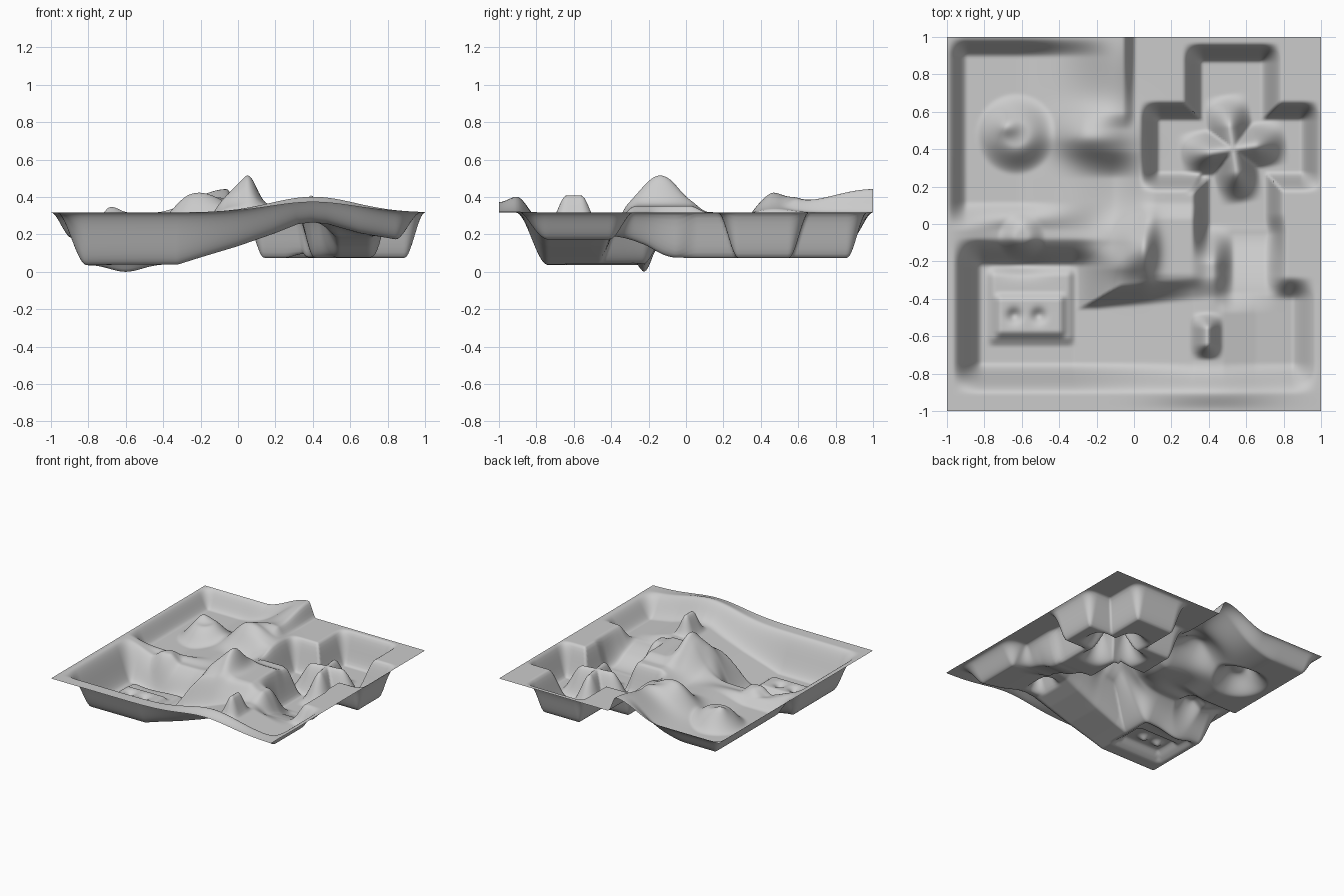
import bpy, bmesh
from math import exp, hypot

if "Cube" in bpy.data.objects:
    bpy.data.objects.remove(bpy.data.objects["Cube"])

RIM = 0.315
N = 180


def ramp(a, b, t):
    t = max(0.0, min(1.0, (t - a) / (b - a)))
    return t * t * (3 - 2 * t)


def box(x, y, x0, x1, y0, y1, w=0.11, we=None, ws=None):
    """Soft-edged rectangle mask; we / ws override the east / south edge widths."""
    return (ramp(x0, x0 + w, x) * (1 - ramp(x1 - (we or w), x1, x))
            * ramp(y0, y0 + (ws or w), y) * (1 - ramp(y1 - w, y1, y)))


def bump(x, y, cx, cy, rw, re, rs, rn):
    """Smooth hill with separate west, east, south and north radii."""
    dx, dy = x - cx, y - cy
    return exp(-(dx / (rw if dx < 0 else re)) ** 2 - (dy / (rs if dy < 0 else rn)) ** 2)


def lerp(pts, t):
    for (a, va), (b, vb) in zip(pts, pts[1:]):
        if t <= b:
            return va + (vb - va) * max(0.0, (t - a) / (b - a))
    return pts[-1][1]


def sink(h, floor, mask):
    return h + (floor - h) * mask


# long front valley: floor height along x
VALLEY = [(-0.8, 0.035), (-0.32, 0.037), (-0.2, 0.075), (0, 0.135), (0.2, 0.205),
          (0.32, 0.253), (0.4, 0.262), (0.48, 0.253), (0.65, 0.205), (0.85, 0.17)]


def height(x, y):
    h = RIM
    # swell along the front edge
    h += 0.085 * exp(-((x - 0.4) / 0.32) ** 2) * (1 - ramp(-0.9, -0.72, y)) * (0.65 + 0.35 * ramp(-1, -0.9, y))
    # ridge running to the back edge
    h += ramp(-0.45, -0.06, x) * (1 - ramp(-0.06, 0.01, x)) * ramp(0.5, 0.6, y) * (0.05 + 0.075 * ramp(0.55, 1, y))
    # raised middle shelf
    h += 0.035 * box(x, y, 0.0, 0.4, -0.36, 0.12, 0.1)

    # back left basin, and the low divide and saddle south of it
    basin = box(x, y, -1.0, -0.08, -0.04, 1.0, 0.11, 0.55, 0.16)
    h = sink(h, 0.18, basin)
    divide = ramp(-1, -0.65, x) * (1 - ramp(-0.12, 0.12, x)) * ramp(-0.25, -0.1, y) * (1 - ramp(0.24, 0.4, y))
    h = sink(h, 0.22, divide * (1 - basin))
    # front left pit joined to the valley with its slanting north wall
    north = lerp([(-0.2, -0.33), (0.5, -0.27), (0.9, -0.28)], x)
    pit = box(x, y, -0.97, -0.06, -0.9, -0.07, 0.16, 0.25)
    valley = (ramp(-0.97, -0.8, x) * (1 - ramp(0.84, 0.98, x))
              * ramp(-0.91, -0.74, y) * (1 - ramp(north - 0.13, north, y)))
    h = sink(h, lerp(VALLEY, x), max(pit, valley))
    # pass between the valley and the cross-shaped pit
    h = sink(h, 0.072 + 0.115 * (1 - ramp(-0.4, 0.02, y)), box(x, y, 0.42, 0.82, -0.48, 0.06, 0.12))

    # cross-shaped pit
    arms = max(box(x, y, 0.26, 0.79, 0.15, 0.97),
               box(x, y, 0.03, 1.0, 0.17, 0.66),
               box(x, y, 0.31, 0.8, -0.22, 0.5, 0.1, None, 0.22))
    h = sink(h, 0.072, arms)
    # four-armed mound in its middle, arms slightly swirled
    dx, dy = x - 0.53, y - 0.4
    dx, dy = dx + 0.15 * dy, dy - 0.15 * dx
    along, across = max(abs(dx), abs(dy)), min(abs(dx), abs(dy))
    h += 0.22 * (1 - ramp(0.12, 0.3, along)) * (1 - ramp(0.0, 0.13, across)) * arms

    # hills
    h += 0.13 * bump(x, y, -0.25, 0.47, 0.15, 0.2, 0.1, 0.13)
    h += 0.205 * bump(x, y, 0.04, -0.13, 0.17, 0.07, 0.14, 0.14)
    # round mound with a small peak
    h += 0.125 * (1 - ramp(0.06, 0.22, hypot(x + 0.63, y - 0.48)))
    h += 0.04 * bump(x, y, -0.68, 0.52, 0.05, 0.07, 0.05, 0.05)
    # small round knoll on the divide
    h += 0.06 * (1 - ramp(0.03, 0.13, hypot(x + 0.6, y + 0.07)))
    # short ridge on the crest of the valley
    h += 0.145 * box(x, y, 0.3, 0.48, -0.73, -0.47, 0.09)
    # low stepped platform in the front left pit, with two hollows
    h += 0.03 * box(x, y, -0.8, -0.3, -0.66, -0.22, 0.06)
    h += 0.035 * box(x, y, -0.76, -0.35, -0.62, -0.36, 0.05)
    for cx in (-0.64, -0.51):
        h -= 0.035 * bump(x, y, cx, -0.49, 0.035, 0.035, 0.035, 0.035)
    # deepest hollow
    h -= 0.04 * bump(x, y, -0.6, -0.22, 0.12, 0.12, 0.05, 0.05)
    return h


# terrain sheet
bm = bmesh.new()
bmesh.ops.create_grid(bm, x_segments=N, y_segments=N, size=1.0)
for v in bm.verts:
    v.co.z = height(v.co.x, v.co.y)
low = min(v.co.z for v in bm.verts)
for v in bm.verts:
    v.co.z -= low
for f in bm.faces:
    f.smooth = True
mesh = bpy.data.meshes.new("terrain")
bm.to_mesh(mesh)
bm.free()
terrain = bpy.data.objects.new("terrain", mesh)
bpy.context.collection.objects.link(terrain)
